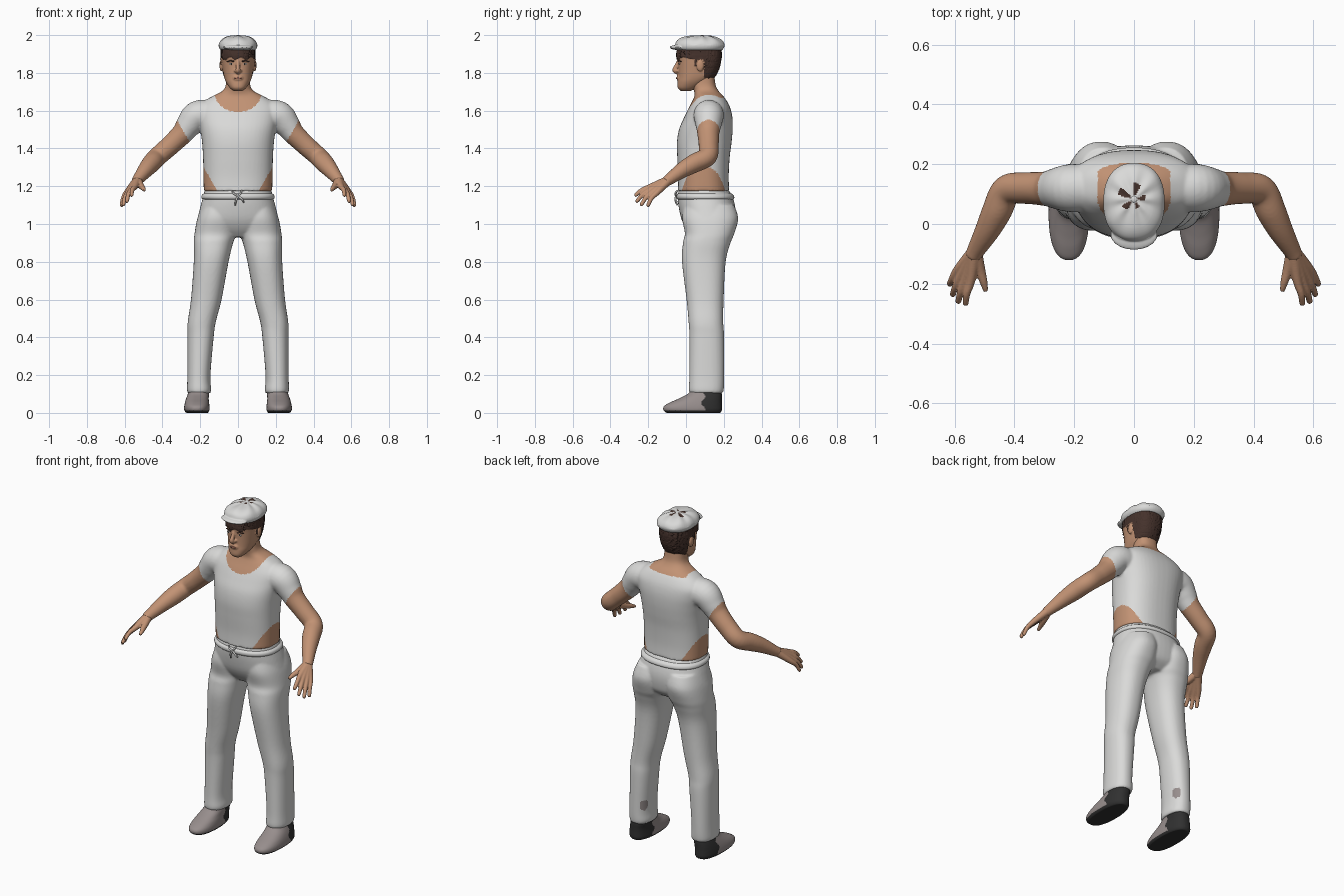
import bpy, bmesh, math
from mathutils import Vector, Matrix
from mathutils.bvhtree import BVHTree

if bpy.data.objects.get("Cube"):
    bpy.data.objects.remove(bpy.data.objects["Cube"])


def material(name, r, g, b):
    m = bpy.data.materials.new(name)
    m.use_nodes = True
    m.diffuse_color = (r, g, b, 1)
    m.node_tree.nodes["Principled BSDF"].inputs["Base Color"].default_value = (r, g, b, 1)
    return m


CLOTH = material("white cloth", .70, .70, .69)
SKIN = material("skin", .54, .29, .175)
HAIR = material("brown hair", .06, .032, .025)
SHOE = material("grey leather", .31, .27, .265)
DARK = material("dark sole", .03, .03, .03)
EYE = material("eye white", .6, .57, .54)
LIP = material("lips", .40, .17, .12)


def spline(points, steps=6):
    """Smooth interpolation through tuples of any length."""
    out = []
    last = len(points) - 1
    for i in range(last):
        a, b, c, d = (points[min(max(k, 0), last)] for k in (i - 1, i, i + 1, i + 2))
        for s in range(steps):
            t = s / steps
            out.append([q + t / 2 * (r - p + t * (2 * p - 5 * q + 4 * r - w + t * (3 * (q - r) + w - p)))
                        for p, q, r, w in zip(a, b, c, d)])
    return out + [list(points[-1])]


def bridge(bm, rings):
    """Closed skin over a list of point rings."""
    rows = [[bm.verts.new(p) for p in ring] for ring in rings]
    n = len(rows[0])
    for low, high in zip(rows, rows[1:]):
        for i in range(n):
            j = (i + 1) % n
            bm.faces.new((low[i], low[j], high[j], high[i]))
    bm.faces.new(rows[0])
    bm.faces.new(rows[-1])


def loft(bm, sections, power=2.3, side=1, seg=48):
    """Stack of rounded sections: height, centre x, half width, front y, back y."""
    rings = []
    for z, cx, rx, front, back in spline(sections):
        ring = []
        for i in range(seg):
            a = math.tau * i / seg
            c, s = math.cos(a), math.sin(a)
            px = math.copysign(abs(c) ** (2 / power), c) * rx
            py = math.copysign(abs(s) ** (2 / power), s) * (back - front) / 2
            ring.append((side * (cx + px), (front + back) / 2 + py, z))
        rings.append(ring)
    bridge(bm, rings)


def tube(bm, path, side=1, seg=20):
    """Round limb through points given as x, y, z, radius."""
    pts = spline(path)
    rings = []
    for i, p in enumerate(pts):
        ahead, behind = pts[min(i + 1, len(pts) - 1)], pts[max(i - 1, 0)]
        along = (Vector(ahead[:3]) - Vector(behind[:3])).normalized()
        u = along.cross(Vector((1, .3, 1))).normalized()
        v = along.cross(u)
        ring = []
        for k in range(seg):
            a = math.tau * k / seg
            q = Vector(p[:3]) + p[3] * (math.cos(a) * u + math.sin(a) * v)
            ring.append((side * q.x, q.y, q.z))
        rings.append(ring)
    bridge(bm, rings)


def ball(bm, centre, radii):
    m = Matrix.Translation(centre) @ Matrix.Diagonal((*radii, 1))
    bmesh.ops.create_uvsphere(bm, u_segments=20, v_segments=12, radius=1, matrix=m)


def finish(bm, name, mats, rule=None, voxel=0, smooth=4):
    """Turn the pieces into one object, optionally fused, then colour faces by rule."""
    bmesh.ops.recalc_face_normals(bm, faces=bm.faces)
    mesh = bpy.data.meshes.new(name)
    bm.to_mesh(mesh)
    bm.free()
    obj = bpy.data.objects.new(name, mesh)
    bpy.context.collection.objects.link(obj)
    if voxel:
        fuse = obj.modifiers.new("fuse", 'REMESH')
        fuse.mode, fuse.voxel_size = 'VOXEL', voxel
        soft = obj.modifiers.new("soften", 'SMOOTH')
        soft.factor, soft.iterations = .5, smooth
        graph = bpy.context.evaluated_depsgraph_get()
        fused = bpy.data.meshes.new_from_object(obj.evaluated_get(graph))
        obj.modifiers.clear()
        obj.data = fused
        bpy.data.meshes.remove(mesh)
        fused.name = name
    obj.data.materials.clear()
    for m in mats:
        obj.data.materials.append(m)
    for f in obj.data.polygons:
        f.material_index = int(rule(*f.center)) if rule else 0
    obj.data.shade_smooth()
    return obj


# Shirt, neck and arms
bm = bmesh.new()
loft(bm, [(1.175, 0, .181, -.043, .229), (1.25, 0, .183, -.041, .226), (1.35, 0, .185, -.046, .231),
          (1.43, 0, .19, -.048, .241), (1.5, 0, .2, -.037, .247), (1.56, 0, .212, -.012, .246),
          (1.61, 0, .215, .012, .236), (1.65, 0, .18, .033, .217), (1.68, 0, .128, .045, .195),
          (1.705, 0, .082, .042, .172), (1.735, 0, .065, .034, .157), (1.79, 0, .062, .04, .15)], 2.4)
for side in (1, -1):
    tube(bm, [(.14, .12, 1.575, .08), (.215, .12, 1.572, .08), (.262, .119, 1.522, .068), (.295, .118, 1.478, .058),
              (.36, .12, 1.415, .053), (.425, .113, 1.357, .051), (.458, .045, 1.322, .05),
              (.49, -.02, 1.285, .042), (.53, -.09, 1.235, .03), (.54, -.11, 1.222, .028)], side, 32)


def bare(x, y, z):
    x = abs(x)
    if (x - .285) * .87 - (z - 1.485) * .49 > 0 or z > 1.70:
        return True
    if y < .12:
        return (x / .125) ** 2 + ((z - 1.70) / .108) ** 2 < 1
    return x < .12 and z > 1.668


finish(bm, "shirt_and_arms", [CLOTH, SKIN], bare, .007)

# Hands: each finger runs from the wrist through its knuckle
bm = bmesh.new()
fingers = [((.546, -.186, 1.198), (.565, -.272, 1.15)), ((.562, -.182, 1.185), (.59, -.265, 1.117)),
           ((.577, -.170, 1.174), (.609, -.241, 1.098)), ((.588, -.152, 1.168), (.619, -.205, 1.094))]
for side in (1, -1):
    for knuckle, tip in fingers:
        k, t = Vector(knuckle), Vector(tip)
        mid = (k + t) / 2 + Vector((.004, -.004, .006))
        tube(bm, [(.532, -.09, 1.234, .024), (*k, .016), (*mid, .012), (*t.lerp(k, .08), .010), (*t, .006)], side, 14)
    tube(bm, [(.53, -.092, 1.232, .022), (.516, -.15, 1.205, .018), (.503, -.195, 1.19, .013),
              (.496, -.225, 1.178, .008)], side, 14)
finish(bm, "hands", [SKIN], voxel=.004, smooth=2)

# Trousers
bm = bmesh.new()
loft(bm, [(1.182, 0, .176, -.038, .224), (1.14, 0, .186, -.044, .248), (1.08, 0, .202, -.037, .262),
          (1.02, 0, .213, -.022, .26), (.97, 0, .19, .005, .245), (.93, 0, .12, .04, .2)])
for side in (1, -1):
    loft(bm, [(1.1, .1, .09, -.01, .255), (1.03, .11, .105, -.02, .276), (.95, .119, .111, -.006, .256),
              (.9, .13, .104, -.016, .236), (.8, .142, .092, -.021, .21), (.6, .168, .081, .003, .199),
              (.48, .192, .074, .014, .197), (.4, .198, .069, .018, .202), (.2, .207, .061, .018, .202),
              (.125, .206, .064, .015, .2), (.105, .206, .06, .02, .194)], 2.3, side)


def worn(x, y, z):
    turn = math.atan2(y - .11, .207 - abs(x))
    return ((z - .22) / .032) ** 2 + ((turn - .9) / .3) ** 2 < 1


finish(bm, "trousers", [CLOTH, SHOE], worn, .007)

# Rolled waistband and its drawstring
bm = bmesh.new()
loft(bm, [(1.128, 0, .184, -.042, .248), (1.138, 0, .194, -.051, .256), (1.152, 0, .192, -.051, .252),
          (1.162, 0, .181, -.042, .24)])
finish(bm, "waistband", [CLOTH])
bm = bmesh.new()
for x, z in ((.03, 1.115), (-.015, 1.10), (-.03, 1.172), (.02, 1.178)):
    tube(bm, [(0, -.052, 1.148, .005), (x * .7, -.056, (z + 1.148) / 2, .005), (x, -.046, z, .004)], 1, 10)
finish(bm, "drawstring", [CLOTH])

# Shoes with dark heels and soles
bm = bmesh.new()
for side in (1, -1):
    loft(bm, [(0, .217, .058, -.105, .183), (.015, .218, .067, -.12, .191), (.035, .218, .067, -.117, .191),
              (.055, .217, .064, -.085, .19), (.075, .215, .06, -.04, .19), (.1, .21, .056, .008, .19),
              (.125, .207, .05, .03, .185)], 2.4, side)
finish(bm, "shoes", [SHOE, DARK], lambda x, y, z: y > .092 + .01 * math.sin(90 * z) or z < .013, .005, 3)

# Head with nose; hair is the upper and rear skin, pushed outward
bm = bmesh.new()
loft(bm, [(1.703, 0, .022, -.025, .02), (1.72, 0, .043, -.043, .06), (1.75, 0, .063, -.044, .11),
          (1.78, 0, .074, -.041, .15), (1.82, 0, .081, -.041, .172), (1.86, 0, .086, -.043, .182),
          (1.9, 0, .088, -.048, .186), (1.95, 0, .084, -.035, .175), (1.98, 0, .05, 0, .13)])
tube(bm, [(0, -.038, 1.87, .008), (0, -.05, 1.84, .010), (0, -.06, 1.815, .013), (0, -.042, 1.803, .013)])
for s in (1, -1):
    ball(bm, (s * .012, -.045, 1.811), (.009, .012, .008))
    ball(bm, (s * .088, .075, 1.84), (.010, .02, .032))
ball(bm, (0, -.038, 1.773), (.028, .012, .018))


def hairy(x, y, z):
    if abs(x) > .087 and z < 1.87 and abs(y - .075) < .022:
        return False
    line = 1.772 if y > .095 else 1.84 if y > .045 else 1.878
    return z > line + .006 * math.sin(120 * x)


head = finish(bm, "head", [SKIN, HAIR], hairy, .004, 3)
for v in head.data.vertices:
    if hairy(*v.co):
        v.co += v.normal * .006

# Facial details resting on the face
face = BVHTree.FromPolygons([v.co for v in head.data.vertices], [tuple(p.vertices) for p in head.data.polygons])


def feature(name, mat, spots, radii):
    bm = bmesh.new()
    for x, z in spots:
        ball(bm, face.ray_cast(Vector((x, -1, z)), Vector((0, 1, 0)))[0], radii)
    finish(bm, name, [mat])


feature("eyes", EYE, [(.036, 1.848), (-.036, 1.848)], (.013, .003, .005))
feature("irises", DARK, [(.036, 1.848), (-.036, 1.848)], (.005, .0045, .005))
feature("eyebrows", HAIR, [(s * x, z) for s in (1, -1) for x, z in ((.026, 1.862), (.038, 1.865), (.05, 1.861))],
        (.010, .004, .0035))
feature("mouth", LIP, [(0, 1.772)], (.022, .004, .005))

# Flat cap with peak, gathered crown and worn-through spokes
bm = bmesh.new()
loft(bm, [(1.92, 0, .091, -.045, .19), (1.932, 0, .1, -.055, .2), (1.95, 0, .102, -.057, .204),
          (1.972, 0, .09, -.045, .19), (1.988, 0, .066, -.015, .16), (1.996, 0, .035, .035, .125),
          (1.998, 0, .012, .07, .095)])
ball(bm, (0, -.035, 1.935), (.08, .052, .014))


def spoke(x, y, z):
    r = math.hypot(x, y - .083)
    a = math.atan2(y - .083, x)
    reach = .045 + .014 * math.cos(a - 2.2)
    return z > 1.97 and .014 < r < reach and math.cos(5 * a - .6) > .2 + 8 * abs(r - .032)


cap = finish(bm, "flat_cap", [CLOTH, HAIR], spoke, .0035, 4)
for v in cap.data.vertices:
    if v.co.z > 1.95:
        v.co.z += .0025 * math.cos(8 * math.atan2(v.co.y - .083, v.co.x)) * min(1, math.hypot(v.co.x, v.co.y - .083) / .05)
bm = bmesh.new()
ball(bm, (0, .083, 1.997), (.011, .011, .004))
finish(bm, "cap_button", [CLOTH])
